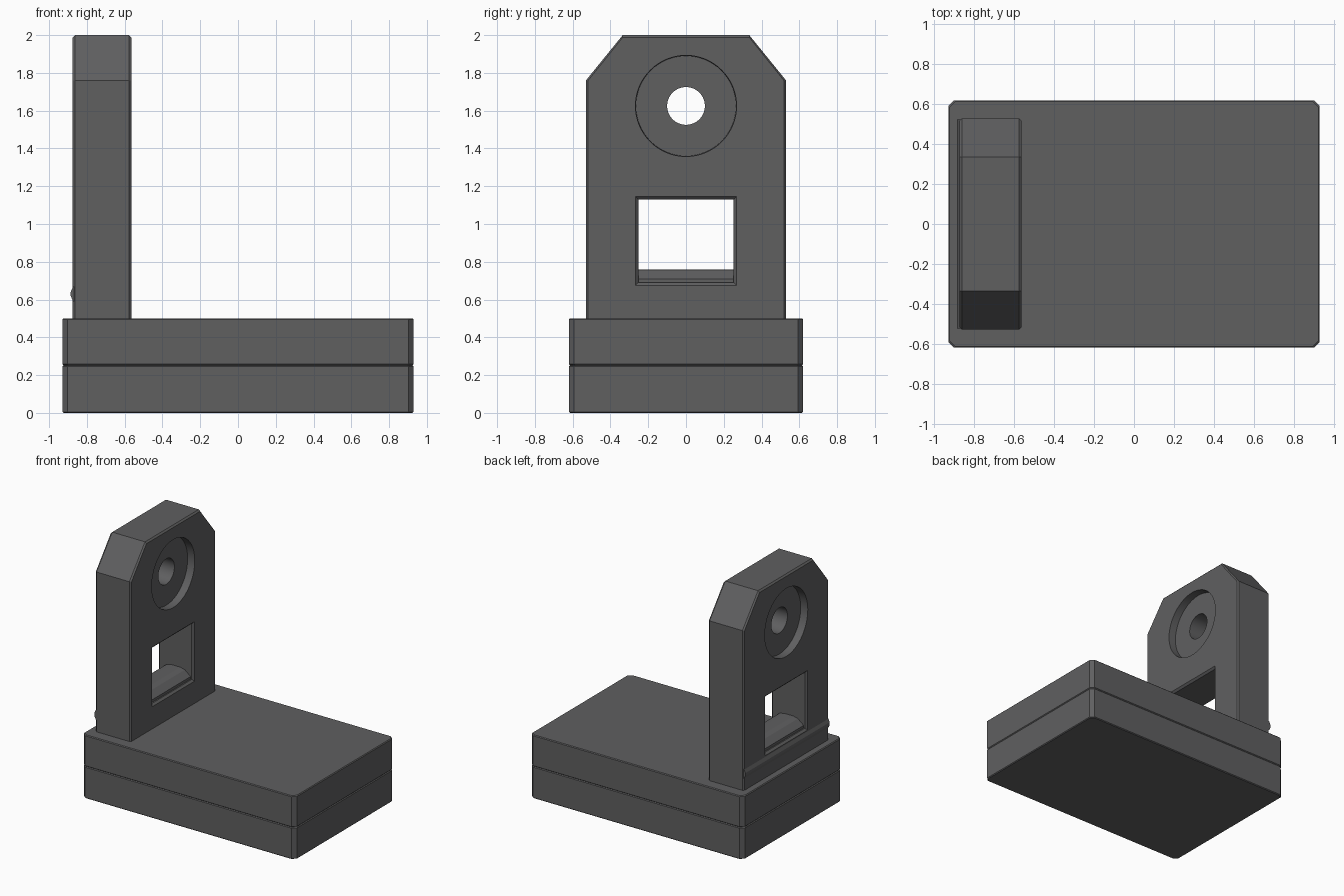
import bpy, bmesh, math
from mathutils import Vector

cube = bpy.data.objects.get("Cube")
if cube:
    bpy.data.objects.remove(cube, do_unlink=True)

grey = bpy.data.materials.new("dark grey")
grey.use_nodes = True
colour = (0.115, 0.115, 0.118, 1)
grey.diffuse_color = colour
grey.node_tree.nodes["Principled BSDF"].inputs["Base Color"].default_value = colour


def loft(name, rings):
    """Solid skinned through a list of rings with equal point counts."""
    bm = bmesh.new()
    loops = [[bm.verts.new(p) for p in ring] for ring in rings]
    count = len(loops[0])
    for a, b in zip(loops, loops[1:]):
        for i in range(count):
            j = (i + 1) % count
            bm.faces.new((a[i], a[j], b[j], b[i]))
    bm.faces.new(loops[0])
    bm.faces.new(loops[-1])
    bmesh.ops.recalc_face_normals(bm, faces=bm.faces)
    mesh = bpy.data.meshes.new(name)
    bm.to_mesh(mesh)
    bm.free()
    mesh.materials.append(grey)
    obj = bpy.data.objects.new(name, mesh)
    bpy.context.collection.objects.link(obj)
    return obj


def along_x(x, points):
    return [(x, y, z) for y, z in points]


def cut(target, cutter):
    mod = target.modifiers.new("cut", "BOOLEAN")
    mod.operation = "DIFFERENCE"
    mod.solver = "EXACT"
    mod.object = cutter
    bpy.context.view_layer.update()
    graph = bpy.context.evaluated_depsgraph_get()
    mesh = bpy.data.meshes.new_from_object(target.evaluated_get(graph))
    target.modifiers.clear()
    target.data = mesh
    bpy.data.objects.remove(cutter, do_unlink=True)


# Two stacked base plates with chamfered corners
def plate_ring(z, inset):
    w, d, c = 0.93 - inset, 0.62 - inset, 0.028
    return [(w, c - d, z), (w, d - c, z), (w - c, d, z), (c - w, d, z),
            (-w, d - c, z), (-w, c - d, z), (c - w, -d, z), (w - c, -d, z)]


for name, low, high in (("lower_base_plate", 0, 0.252), ("upper_base_plate", 0.252, 0.5)):
    e = 0.006
    loft(name, [plate_ring(low, e), plate_ring(low + e, 0),
                plate_ring(high - e, 0), plate_ring(high, e)])

# Upright with clipped top corners and softened edges
BACK, FRONT = -0.875, -0.565


def outline(inset):
    w, t = 0.53 - inset, 2.0 - inset
    return [(-w, 0.49), (w, 0.49), (w, 1.76), (0.335, t), (-0.335, t), (-w, 1.76)]


e = 0.012
upright = loft("upright", [along_x(BACK, outline(e)), along_x(BACK + e, outline(0)),
                           along_x(FRONT - e, outline(0)), along_x(FRONT, outline(e))])


# Bore with a shallow round recess on both faces
def circle(r):
    steps = [math.tau * i / 64 for i in range(64)]
    return [(r * math.cos(a), 1.625 + r * math.sin(a)) for a in steps]


depth, over = 0.06, 0.05
cut(upright, loft("bore_cutter", [
    along_x(BACK - over, circle(0.27)), along_x(BACK + depth, circle(0.265)),
    along_x(BACK + depth, circle(0.1)), along_x(FRONT - depth, circle(0.1)),
    along_x(FRONT - depth, circle(0.265)), along_x(FRONT + over, circle(0.27))]))


# Rectangular window, flared at both faces
def window(grow):
    w, low, high = 0.252 + grow, 0.69 - grow, 1.13 + grow
    return [(-w, low), (w, low), (w, high), (-w, high)]


f = 0.015
cut(upright, loft("window_cutter", [
    along_x(BACK - over, window(f)), along_x(BACK, window(f)),
    along_x(BACK + f, window(0)), along_x(FRONT - f, window(0)),
    along_x(FRONT, window(f)), along_x(FRONT + over, window(f))]))


# Raised sill inside the window and thin ridge across the back
def bar(name, half, profile):
    loft(name, [[(x, y, z) for x, z in profile] for y in (-half, half)])


bar("window_sill", 0.255, [(-0.85, 0.68), (-0.85, 0.71), (-0.80, 0.75), (-0.76, 0.76),
                           (-0.68, 0.76), (-0.64, 0.75), (-0.59, 0.71), (-0.59, 0.68)])
bar("back_ridge", 0.525, [(BACK + e, 0.585), (BACK, 0.595), (BACK - 0.011, 0.62),
                          (BACK - 0.011, 0.64), (BACK, 0.665), (BACK + e, 0.675)])

# Smooth round surfaces, keep hard edges
bpy.ops.object.select_all(action="DESELECT")
upright.select_set(True)
bpy.context.view_layer.objects.active = upright
bpy.ops.object.shade_smooth_by_angle(angle=math.radians(25))
